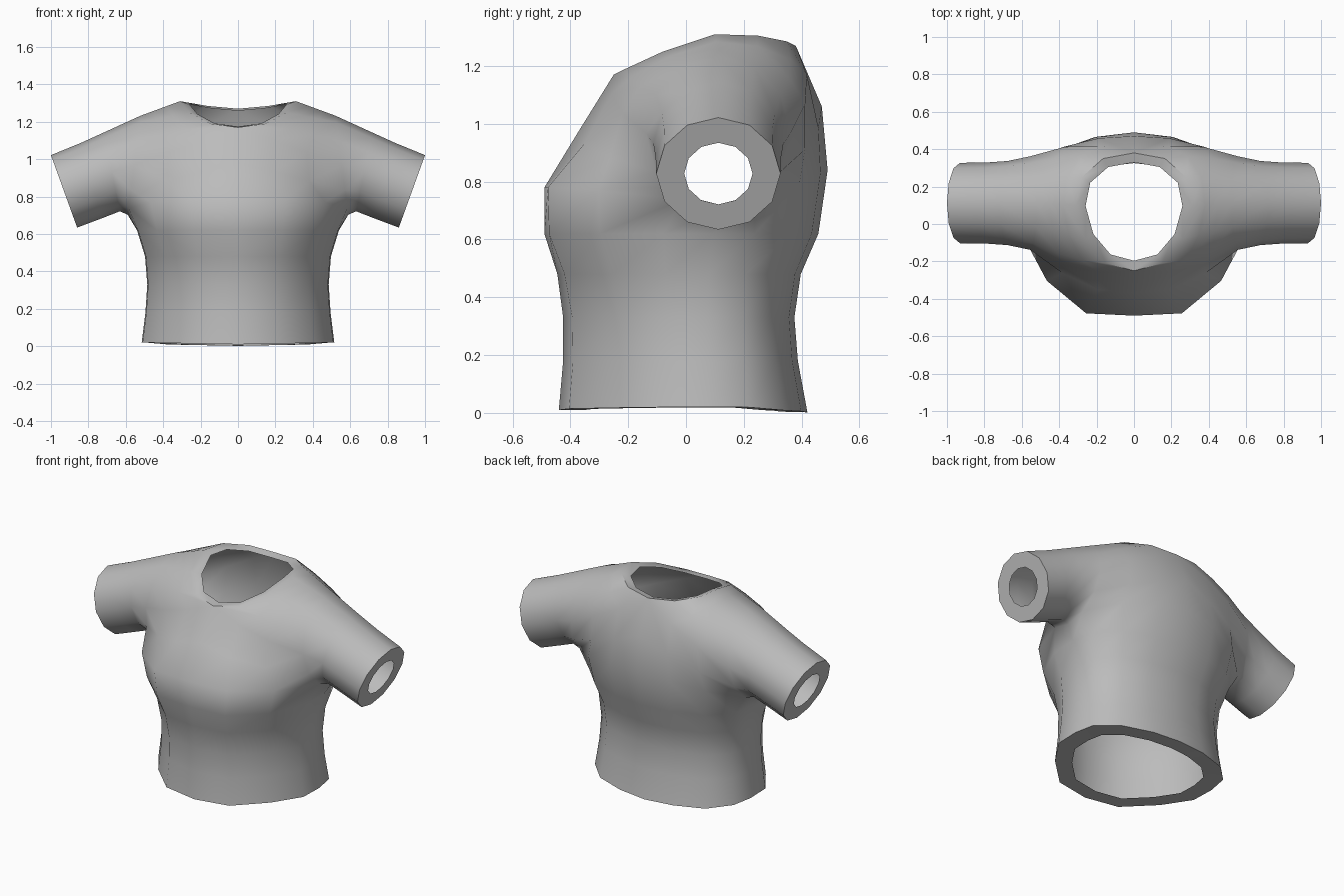
import bpy, bmesh, math
from mathutils import Vector

if "Cube" in bpy.data.objects:
    bpy.data.objects.remove(bpy.data.objects["Cube"])

grey = bpy.data.materials.new("grey_cloth")
grey.diffuse_color = (0.5, 0.5, 0.5, 1)
grey.use_nodes = True
grey.node_tree.nodes["Principled BSDF"].inputs["Base Color"].default_value = grey.diffuse_color

bm = bmesh.new()


def verts(points):
    return [bm.verts.new(p) for p in points]


def bridge(a, b, closed=False):
    n = len(a)
    for i in range(n if closed else n - 1):
        j = (i + 1) % n
        bm.faces.new((a[i], a[j], b[j], b[i]))


# Torso cross-section (half), front centre to back centre, as fractions of size;
# the front corners are rounder at the waist than at the chest
CHEST = [(0, -1), (.445, -.975), (.81, -.62), (.99, -.16), (1, .2),
         (.95, .52), (.72, .8), (.36, .95), (0, 1)]
WAIST = [(0, -1), (.43, -.92), (.77, -.54)] + CHEST[3:]


def section(width, front, back, chest=1.0):
    out = []
    for (ax, ay), (bx, by) in zip(WAIST, CHEST):
        x, y = ax + (bx - ax) * chest, ay + (by - ay) * chest
        out.append((x * width, y * (front if y < 0 else back)))
    return out


# Lower torso rows: height, half width, front depth, back depth, chest shape
ROWS = [(.01, .515, .44, .42, 0), (.18, .495, .425, .387, 0), (.33, .485, .425, .375, .1),
        (.48, .497, .445, .397, .45), (.62, .54, .49, .458, .85)]
rows = []
for i, (z, w, f, b, q) in enumerate(ROWS):
    rows.append(verts((x, y, z + (.01 * x / w - .008 * (y > .3) if i == 0 else 0))
                      for x, y in section(w, f, b, q)))
for a, b in zip(rows, rows[1:]):
    bridge(a, b)


# Rings for the arm; angle 0 is on top, index 0 is the lower front, 11 the bottom
def ring(cx, cz, ry, rz, lean):
    out = []
    for k in range(12):
        t = math.radians(30 * k - 150)
        c = math.cos(t)
        out.append(Vector((cx + lean * rz * c, .112 + ry * math.sin(t),
                           cz + rz * c * math.sqrt(1 - lean * lean))))
    return out


armhole_pts = ring(.555, .968, .25, .267, -.13)
armhole = verts(armhole_pts)

# Yoke strip: from chest, round the half neckline, down to the upper back
CENTRE = [(0, -.368, .98), (0, -.25, 1.17), (.15, -.21, 1.19), (.26, -.08, 1.25),
          (.31, .1, 1.31), (.28, .25, 1.305), (.165, .35, 1.285), (0, .38, 1.27),
          (0, .47, 1.06)]
BULGE = [-.08, -.05, -.02, 0, 0, 0, .02, .05, .04]
chest = section(.575, .49, .49)
strip = [verts((x, y, z) for (x, y), z in zip(chest[:3], (.78, .78, .77))) + [armhole[0]]]
for k, (c, bulge) in enumerate(zip(CENTRE, BULGE), 1):
    c = Vector(c)
    line = [c]
    for t in (1 / 3, 2 / 3):
        line.append(c.lerp(armhole_pts[k], t) + Vector((0, bulge * 4 * t * (1 - t), 0)))
    strip.append(verts(line) + [armhole[k]])
upper_back = verts((x, y, z) for (x, y), z in zip(chest[:5:-1], (.84, .83, .79)))
strip.append(upper_back + [armhole[10]])
for a, b in zip(strip, strip[1:]):
    bridge(a, b)

# Row joining the lower torso to the yoke and the armpit
bridge(rows[-1], strip[0] + [armhole[11]] + strip[-1][::-1])

# Sleeve
last = armhole
for spec in ((.675, .932, .225, .215, .2), (.785, .885, .217, .209, .28),
             (.93, .828, .215, .206, .34)):
    nxt = verts(ring(*spec))
    bridge(last, nxt, True)
    last = nxt


# Flat rims turned inwards at the sleeve, hem and neck openings
def rim(edge, centre, scale, closed=False):
    centre = Vector(centre)
    bridge(edge, verts(centre + (v.co - centre) * scale for v in edge), closed)


rim(last, (.93, .112, .828), .55, True)
rim(rows[0], (0, -.01, .013), .78)
rim([line[0] for line in strip[2:9]], (0, .075, 1.2), .835)

bmesh.ops.recalc_face_normals(bm, faces=bm.faces)
# Make sure the cloth faces outwards, judged on the front of the hem
bm.normal_update()
if rows[1][0].normal.y > 0:
    bmesh.ops.reverse_faces(bm, faces=bm.faces)

mesh = bpy.data.meshes.new("shirt")
bm.to_mesh(mesh)
bm.free()
mesh.materials.append(grey)
shirt = bpy.data.objects.new("shirt", mesh)
bpy.context.collection.objects.link(shirt)
bpy.context.view_layer.objects.active = shirt
shirt.select_set(True)

# Mirror the half
mirror = shirt.modifiers.new("mirror", 'MIRROR')
mirror.use_clip = True
bpy.ops.object.modifier_apply(modifier="mirror")
bpy.ops.object.shade_smooth_by_angle(angle=math.radians(50))
